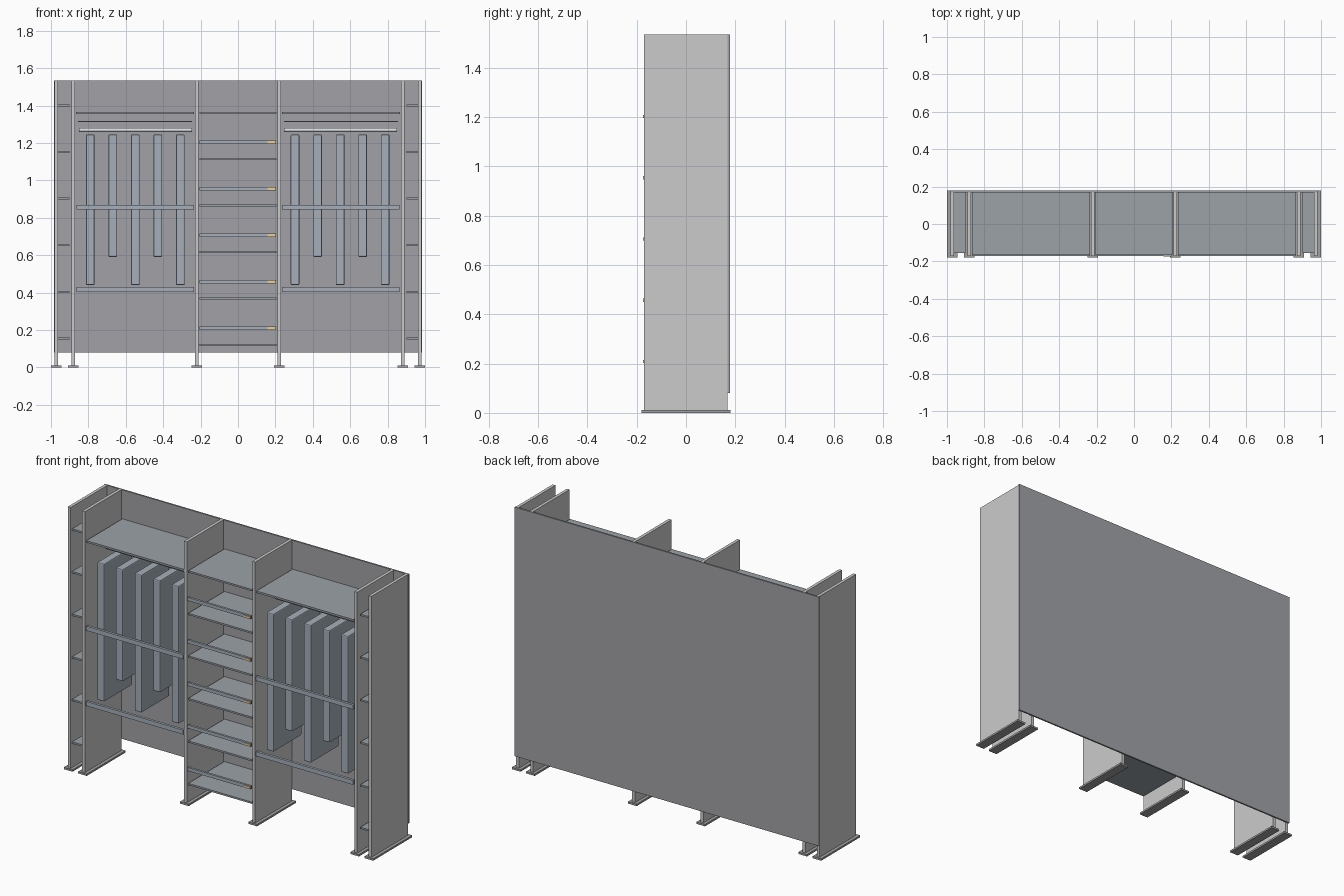
import bpy, bmesh, math
from mathutils import Matrix

if "Cube" in bpy.data.objects:
    bpy.data.objects.remove(bpy.data.objects["Cube"])


def material(name, r, g, b):
    mat = bpy.data.materials.new(name)
    mat.diffuse_color = (r, g, b, 1)
    mat.use_nodes = True
    mat.node_tree.nodes["Principled BSDF"].inputs["Base Color"].default_value = mat.diffuse_color
    return mat


WHITE = material("pale_upright", 0.98, 0.98, 0.99)
DARK = material("dark_back", 0.36, 0.365, 0.39)
SHELF = material("slate_shelf", 0.33, 0.36, 0.39)
CLOTH = material("slate_garment", 0.38, 0.43, 0.49)
FOOT = material("foot_grey", 0.36, 0.36, 0.37)
RAIL = material("rail_grey", 0.75, 0.77, 0.80)
TAN = material("tan_tag", 0.85, 0.62, 0.30)


def box(name, x, y, z, mat, bevel=0.0):
    """Box from (min, max) ranges on each axis."""
    bm = bmesh.new()
    size = [r[1] - r[0] for r in (x, y, z)]
    bmesh.ops.create_cube(bm, size=1.0, matrix=Matrix.Diagonal((*size, 1.0)))
    mesh = bpy.data.meshes.new(name)
    bm.to_mesh(mesh)
    bm.free()
    obj = bpy.data.objects.new(name, mesh)
    obj.location = [(r[0] + r[1]) / 2 for r in (x, y, z)]
    bpy.context.collection.objects.link(obj)
    mesh.materials.append(mat)
    if bevel:
        mod = obj.modifiers.new("bevel", 'BEVEL')
        mod.width = bevel
        mod.segments = 2


def rod(name, x, y, z, radius, mat, sides=16):
    """Horizontal rod running along x."""
    bpy.ops.mesh.primitive_cylinder_add(
        vertices=sides, radius=radius, depth=x[1] - x[0],
        location=((x[0] + x[1]) / 2, y, z), rotation=(0, math.pi / 2, 0))
    bpy.context.object.name = name
    bpy.context.object.data.materials.append(mat)
    bpy.ops.object.shade_smooth_by_angle()


def span(side, a, b):
    return tuple(sorted((side * a, side * b)))


BACK_Y = 0.168
TOP = 1.535

# Back panel
box("back_panel", (-0.985, 0.985), (BACK_Y, 0.178), (0.08, TOP), DARK)

for side, label in ((-1, "left"), (1, "right")):
    # Upright dividers on foot plates
    for i, cx in enumerate((0.972, 0.88, 0.221)):
        box(f"{label}_upright_{i}", span(side, cx - 0.009, cx + 0.009), (-0.17, BACK_Y), (0.011, TOP), WHITE)
        box(f"{label}_foot_{i}", span(side, cx - 0.028, cx + 0.028), (-0.18, 0.18), (0, 0.011), FOOT)

    # Narrow outer shelves
    for i in range(6):
        z = 0.155 + 0.249 * i
        box(f"{label}_side_shelf_{i}", span(side, 0.90, 0.965), (-0.155, BACK_Y), (z - 0.005, z + 0.005), SHELF)

    # Hanging bay: top shelf, thin strip and clothes rail
    box(f"{label}_bay_shelf", span(side, 0.235, 0.865), (-0.165, BACK_Y), (1.355, 1.366), SHELF)
    box(f"{label}_thin_strip", span(side, 0.245, 0.855), (0.09, 0.10), (1.312, 1.318), SHELF)
    rod(f"{label}_clothes_rail", span(side, 0.245, 0.85), 0.0, 1.27, 0.011, RAIL)

    # Front cross bars
    for i, z in enumerate((0.416, 0.856)):
        box(f"{label}_cross_bar_{i}", span(side, 0.235, 0.863), (-0.17, -0.155), (z - 0.013, z + 0.013), CLOTH)

    # Hanging garments, alternating long and short
    for i in range(5):
        cx = (-0.79 if side < 0 else 0.305) + 0.1205 * i
        bottom = 0.59 if i % 2 else 0.44
        box(f"{label}_garment_{i}", (cx - 0.023, cx + 0.023), (-0.14, 0.12), (bottom, 1.245), CLOTH, bevel=0.006)

# Centre shelves with front guard rails and coloured tags
for i in range(6):
    z = 0.119 + 0.2485 * i
    box(f"centre_shelf_{i}", (-0.206, 0.206), (-0.165, BACK_Y), (z - 0.005, z + 0.005), SHELF)
    if i < 5:
        box(f"guard_rail_{i}", (-0.206, 0.202), (-0.17, -0.157), (z + 0.08, z + 0.099), CLOTH)
        box(f"tag_{i}", (0.158, 0.2), (-0.175, -0.17), (z + 0.083, z + 0.096), TAN)
